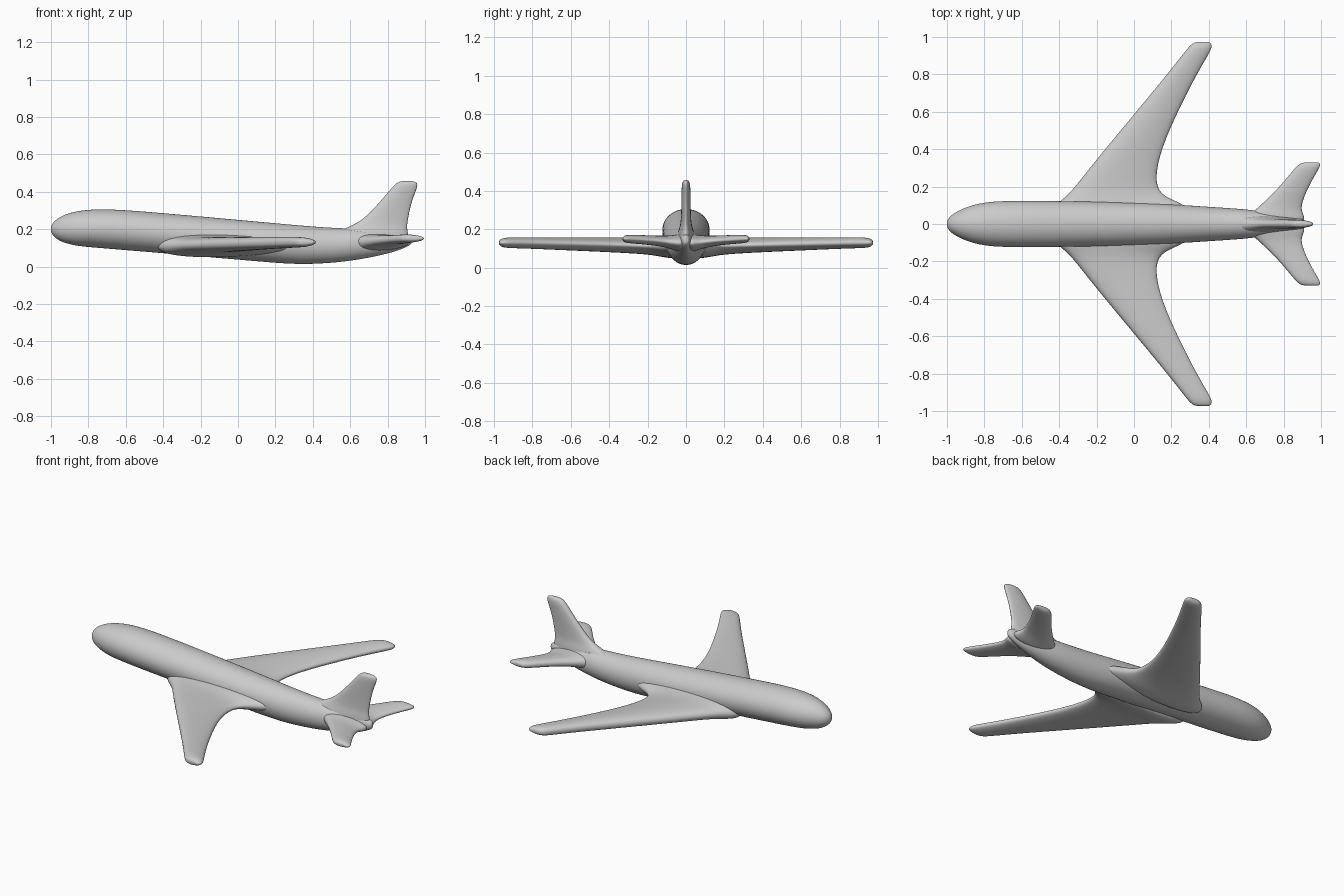
import bpy, bmesh, math
from mathutils import Vector

paint = bpy.data.materials.new("plain grey")
paint.diffuse_color = (0.6, 0.6, 0.6, 1)


def loft(name, rings):
    """Skin a list of point rings, close both ends and smooth the result."""
    bm = bmesh.new()
    loops = [[bm.verts.new(p) for p in ring] for ring in rings]
    n = len(loops[0])
    for a, b in zip(loops, loops[1:]):
        for i in range(n):
            j = (i + 1) % n
            bm.faces.new((a[i], a[j], b[j], b[i]))
    for ring in (loops[0], loops[-1]):
        tip = bm.verts.new(sum((v.co for v in ring), Vector()) / n)
        for i in range(n):
            bm.faces.new((ring[i], ring[(i + 1) % n], tip))
    bmesh.ops.recalc_face_normals(bm, faces=bm.faces)
    mesh = bpy.data.meshes.new(name)
    bm.to_mesh(mesh)
    bm.free()
    mesh.materials.append(paint)
    mesh.shade_smooth()
    obj = bpy.data.objects.new(name, mesh)
    bpy.context.collection.objects.link(obj)
    sub = obj.modifiers.new("smooth", 'SUBSURF')
    sub.levels = sub.render_levels = 2
    return obj


def oval(center, u, v, n=20):
    c, u, v = Vector(center), Vector(u), Vector(v)
    return [c + u * math.cos(2 * math.pi * i / n) + v * math.sin(2 * math.pi * i / n)
            for i in range(n)]


def airfoil(lead, trail, thick, n=20):
    """Closed outline of (chord position, height): blunt nose, thinner tail."""
    pts = []
    for i in range(n):
        a = 2 * math.pi * i / n
        s = math.sin(a)
        h = math.copysign(abs(s) ** 0.8, s) * (1 - 0.2 * math.cos(a))
        pts.append(((lead + trail) / 2 + (trail - lead) / 2 * math.cos(a), h * thick / 2))
    return pts


# Fuselage: x, top, bottom, half width
body = [(-1.0, 0.215, 0.185, 0.014), (-0.985, 0.242, 0.158, 0.042),
        (-0.95, 0.268, 0.134, 0.066), (-0.9, 0.289, 0.117, 0.09),
        (-0.83, 0.303, 0.105, 0.112), (-0.74, 0.309, 0.098, 0.124),
        (-0.6, 0.304, 0.086, 0.126), (-0.4, 0.287, 0.07, 0.124),
        (-0.15, 0.265, 0.048, 0.12), (0.1, 0.242, 0.027, 0.113),
        (0.3, 0.224, 0.01, 0.10), (0.45, 0.211, 0.014, 0.09),
        (0.6, 0.204, 0.028, 0.08), (0.72, 0.20, 0.05, 0.064),
        (0.82, 0.19, 0.073, 0.044), (0.89, 0.18, 0.098, 0.028),
        (0.93, 0.165, 0.12, 0.015)]
loft("fuselage", [oval((x, 0, (t + b) / 2), (0, w, 0), (0, 0, (t - b) / 2))
                  for x, t, b, w in body])

# Wings: span, leading x, trailing x, centre z, thickness (flared root)
wing = [(0.04, -0.46, 0.32, 0.112, 0.13), (0.10, -0.43, 0.29, 0.112, 0.12),
        (0.14, -0.375, 0.175, 0.112, 0.105), (0.19, -0.325, 0.125, 0.113, 0.09),
        (0.28, -0.255, 0.12, 0.116, 0.082), (0.42, -0.14, 0.155, 0.12, 0.076),
        (0.60, 0.01, 0.235, 0.124, 0.068), (0.78, 0.16, 0.325, 0.128, 0.06),
        (0.90, 0.255, 0.395, 0.13, 0.056), (0.945, 0.29, 0.42, 0.13, 0.052),
        (0.968, 0.315, 0.412, 0.13, 0.036), (0.974, 0.34, 0.40, 0.13, 0.015)]

# Tailplanes: same layout
tailplane = [(0.01, 0.58, 0.93, 0.128, 0.10), (0.06, 0.63, 0.90, 0.13, 0.08),
             (0.10, 0.675, 0.895, 0.135, 0.06), (0.17, 0.75, 0.92, 0.142, 0.05),
             (0.25, 0.82, 0.962, 0.147, 0.046), (0.30, 0.86, 0.992, 0.15, 0.044),
             (0.322, 0.885, 0.998, 0.15, 0.034), (0.33, 0.91, 0.985, 0.15, 0.015)]

for side, label in ((1, "left"), (-1, "right")):
    for name, table in (("wing", wing), ("tailplane", tailplane)):
        loft(f"{label}_{name}", [[(x, side * y, z + h) for x, h in airfoil(a, b, t)]
                                 for y, a, b, z, t in table])

# Fin: height, leading x, trailing x, thickness
fin = [(0.13, 0.46, 0.92, 0.10), (0.185, 0.52, 0.91, 0.085),
       (0.215, 0.60, 0.905, 0.062), (0.25, 0.665, 0.91, 0.052),
       (0.32, 0.735, 0.922, 0.048), (0.39, 0.795, 0.945, 0.046),
       (0.43, 0.83, 0.962, 0.044), (0.45, 0.85, 0.958, 0.034),
       (0.457, 0.875, 0.935, 0.015)]
loft("fin", [[(x, h, z) for x, h in airfoil(a, b, t)] for z, a, b, t in fin])
